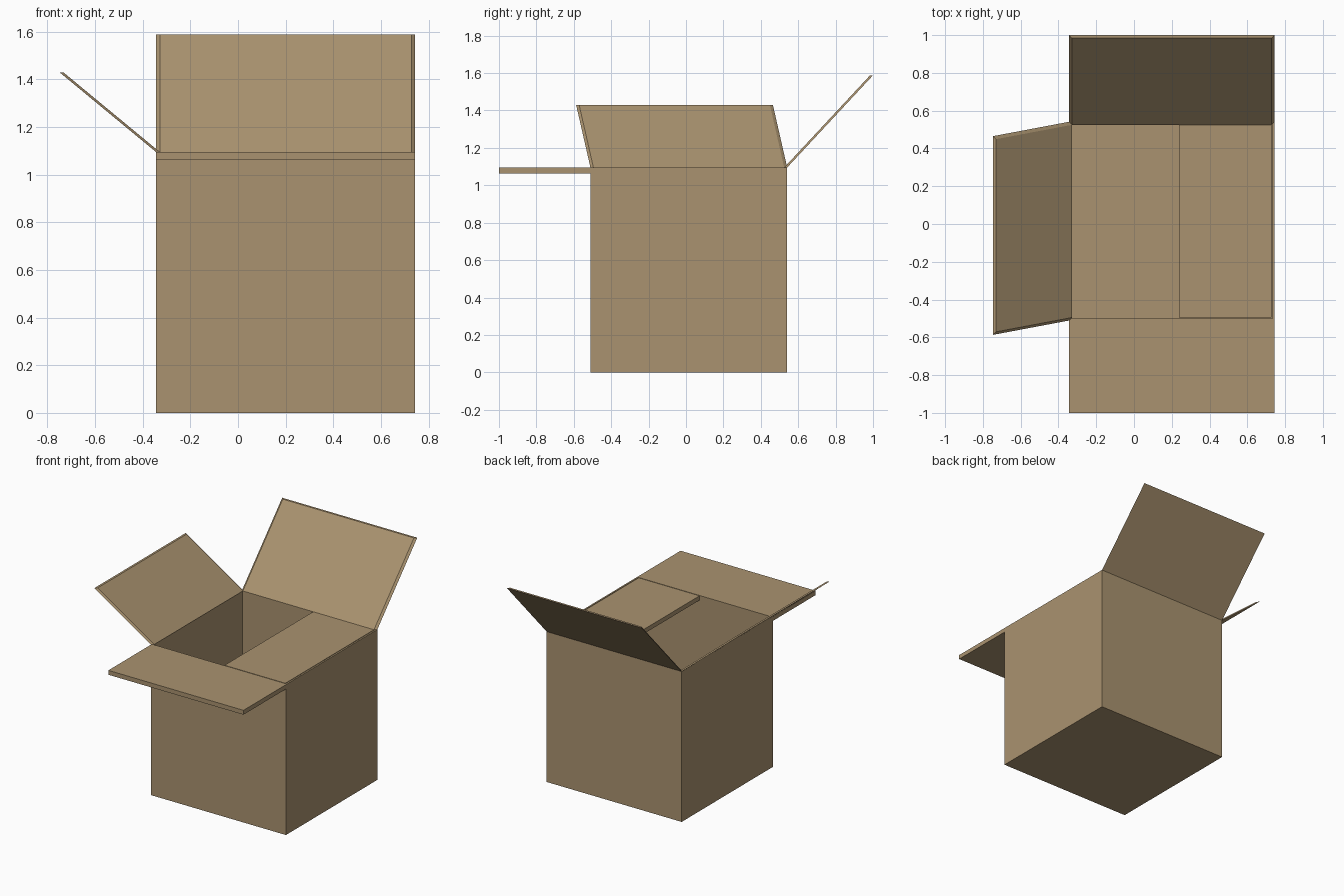
import bpy
import bmesh
from mathutils import Vector

if "Cube" in bpy.data.objects:
    bpy.data.objects.remove(bpy.data.objects["Cube"], do_unlink=True)

# Overall dimensions
LEFT, RIGHT = 0.744, -0.344
FRONT, BACK = -0.511, 0.541
TOP = 1.095
WALL = 0.016      # board thickness
SLAB = 0.032      # thickness of the level flaps

cardboard = bpy.data.materials.new("cardboard brown")
cardboard.use_nodes = True
colour = (0.40, 0.29, 0.16, 1)
cardboard.diffuse_color = colour
bsdf = cardboard.node_tree.nodes["Principled BSDF"]
bsdf.inputs["Base Color"].default_value = colour
bsdf.inputs["Roughness"].default_value = 0.9


def finish(name, bm):
    bmesh.ops.recalc_face_normals(bm, faces=bm.faces[:])
    mesh = bpy.data.meshes.new(name)
    bm.to_mesh(mesh)
    bm.free()
    mesh.materials.append(cardboard)
    obj = bpy.data.objects.new(name, mesh)
    bpy.context.collection.objects.link(obj)
    return obj


def block(low, high):
    """Box-shaped bmesh between two corners."""
    bm = bmesh.new()
    bmesh.ops.create_cube(bm, size=1)
    low, high = Vector(low), Vector(high)
    for v in bm.verts:
        v.co = (low + high) / 2 + v.co * (high - low)
    return bm


def open_flap(name, start, end, reach, inward):
    """Thin leaning flap whose inner face is set in from the outer one."""
    start, end, reach = Vector(start), Vector(end), Vector(reach)
    inward = Vector(inward) * WALL
    trim = (end - start).normalized() * WALL
    outer = [start, end, end + reach, start + reach]
    inner = [p + inward + t for p, t in zip(outer, (trim, -trim, -trim, trim))]
    bm = bmesh.new()
    loops = [[bm.verts.new(p) for p in ring] for ring in (outer, inner)]
    for ring in loops:
        bm.faces.new(ring)
    for i in range(4):
        j = (i + 1) % 4
        bm.faces.new((loops[0][i], loops[0][j], loops[1][j], loops[1][i]))
    finish(name, bm)


# Hollow box: inset the top face, then push it down to make the cavity
bm = block((RIGHT, FRONT, 0), (LEFT, BACK, TOP))
lid = max(bm.faces, key=lambda f: f.calc_center_median().z)
bmesh.ops.inset_region(bm, faces=[lid], thickness=WALL)
cavity = bmesh.ops.extrude_face_region(bm, geom=[lid])
bmesh.ops.translate(bm, vec=(0, 0, WALL - TOP),
                    verts=[g for g in cavity["geom"] if isinstance(g, bmesh.types.BMVert)])
if lid.is_valid:
    bm.faces.remove(lid)
finish("box_body", bm)

# Level flaps: one opened forwards, one folded in over the cavity
finish("front_flap", block((RIGHT, -1, TOP - SLAB), (LEFT, FRONT, TOP)))
finish("left_flap", block((0.238, FRONT + WALL, TOP - SLAB),
                          (LEFT - WALL, BACK - WALL, TOP)))

# Leaning flaps
open_flap("back_flap", (RIGHT, BACK, TOP), (LEFT, BACK, TOP),
          (0, 1 - BACK, 0.493), (0, -1, 0))
open_flap("right_flap", (RIGHT, FRONT, TOP), (RIGHT, BACK, TOP),
          (-0.403, -0.076, 0.333), (1, 0, 0))
